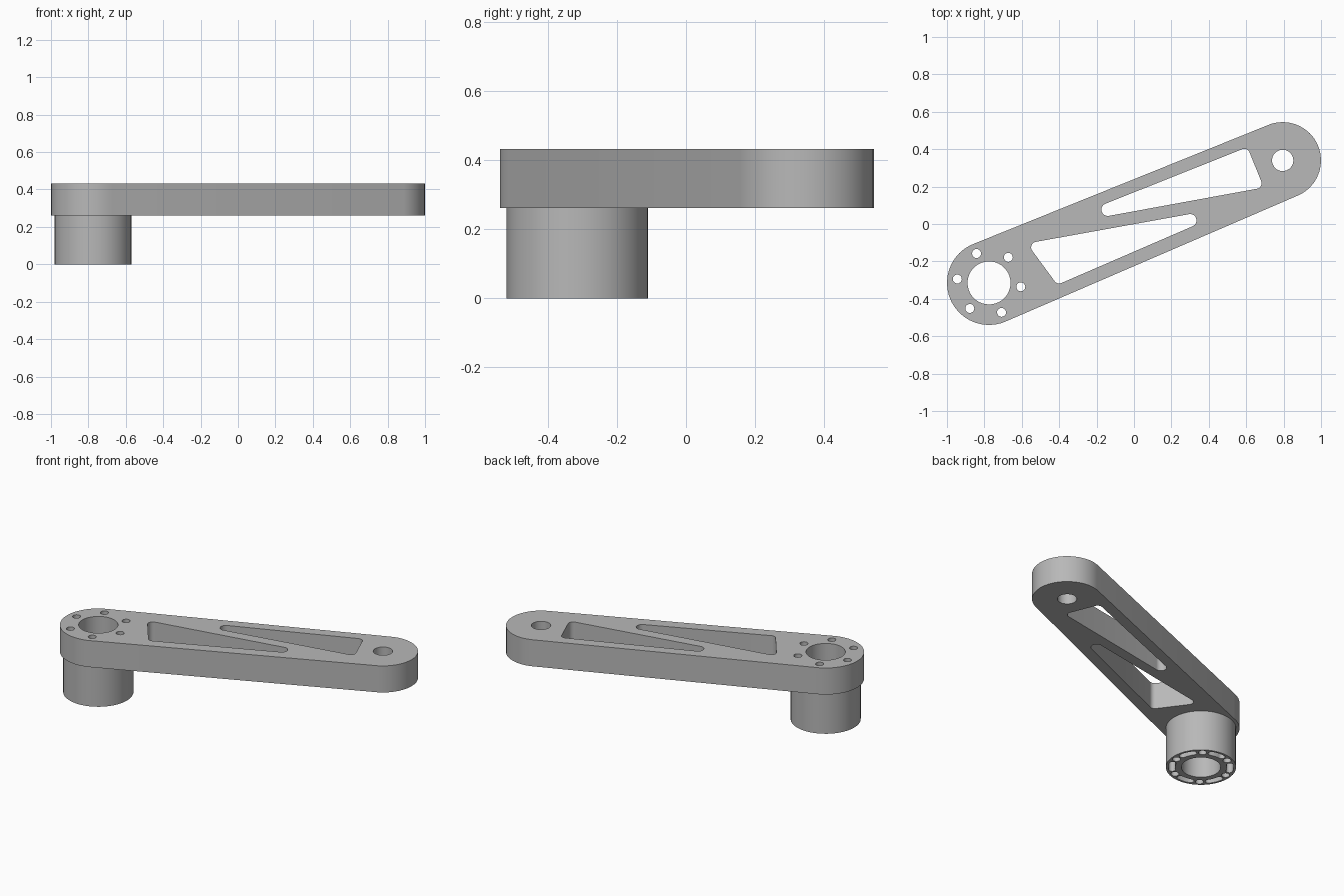
import bpy
from math import sin, cos, radians, pi
from mathutils import Vector
from mathutils.geometry import convex_hull_2d
import bmesh

default = bpy.data.objects.get("Cube")
if default:
    bpy.data.objects.remove(default, do_unlink=True)

grey = bpy.data.materials.new("machined grey")
grey.use_nodes = True
grey.diffuse_color = (0.48, 0.48, 0.48, 1)
grey.node_tree.nodes["Principled BSDF"].inputs["Base Color"].default_value = (0.48, 0.48, 0.48, 1)

HUB = Vector((-0.775, -0.315))
TIP = Vector((0.795, 0.34))
BOLT_RING = 0.171
ARM_BOTTOM, ARM_TOP = 0.262, 0.433


def polar(centre, radius, angle):
    return centre + Vector((cos(angle), sin(angle))) * radius


def circle(centre, radius, sides=32):
    return [polar(Vector(centre), radius, 2 * pi * i / sides) for i in range(sides)]


def rounded(*discs):
    """Outline wrapped tightly around a set of (centre, radius) discs."""
    points = [p for centre, radius in discs for p in circle(centre, radius, 40)]
    return [points[i] for i in convex_hull_2d(points)]


def arc_slot(middle, half_angle, half_width, steps=8):
    """Curved slot with round ends, following the bolt ring."""
    start, end = middle - half_angle, middle + half_angle
    sweep = [start + (end - start) * i / steps for i in range(steps + 1)]
    cap = [pi * i / steps for i in range(1, steps)]
    outer = [polar(HUB, BOLT_RING + half_width, a) for a in sweep]
    inner = [polar(HUB, BOLT_RING - half_width, a) for a in reversed(sweep)]
    far = [polar(polar(HUB, BOLT_RING, end), half_width, end + a) for a in cap]
    near = [polar(polar(HUB, BOLT_RING, start), half_width, start + pi + a) for a in cap]
    return outer + far + inner + near


def plate(name, outlines, bottom, top):
    """Extrude an outline with holes between two heights."""
    curve = bpy.data.curves.new(name + "_profile", "CURVE")
    curve.dimensions = "2D"
    curve.fill_mode = "BOTH"
    curve.extrude = (top - bottom) / 2
    for outline in outlines:
        spline = curve.splines.new("POLY")
        spline.points.add(len(outline) - 1)
        for point, p in zip(spline.points, outline):
            point.co = (p.x, p.y, 0, 1)
        spline.use_cyclic_u = True
    helper = bpy.data.objects.new(name + "_profile", curve)
    bpy.context.collection.objects.link(helper)
    depsgraph = bpy.context.evaluated_depsgraph_get()
    mesh = bpy.data.meshes.new_from_object(helper.evaluated_get(depsgraph))
    bpy.data.objects.remove(helper, do_unlink=True)

    # Weld caps to walls and lift into place
    bm = bmesh.new()
    bm.from_mesh(mesh)
    bmesh.ops.remove_doubles(bm, verts=bm.verts, dist=0.0001)
    bmesh.ops.recalc_face_normals(bm, faces=bm.faces)
    bmesh.ops.translate(bm, verts=bm.verts, vec=(0, 0, (top + bottom) / 2))
    bm.to_mesh(mesh)
    bm.free()
    mesh.materials.clear()
    mesh.materials.append(grey)

    obj = bpy.data.objects.new(name, mesh)
    bpy.context.collection.objects.link(obj)
    bpy.ops.object.select_all(action="DESELECT")
    obj.select_set(True)
    bpy.context.view_layer.objects.active = obj
    bpy.ops.object.shade_smooth_by_angle(angle=radians(30))
    return obj


# Holes shared by the arm and the hub barrel
bore = circle(HUB, 0.115, 40)
bolt_angles = [radians(53 + 60 * i) for i in range(6)]
bolt_holes = [circle(polar(HUB, BOLT_RING, a), 0.024, 20) for a in bolt_angles]

# Arm: tapered link with pivot holes and two triangular windows
upper_window = rounded(((-0.14, 0.077), 0.034), ((0.59, 0.372), 0.03), ((0.652, 0.218), 0.03))
lower_window = rounded(((0.30, 0.019), 0.034), ((-0.52, -0.125), 0.03), ((-0.40, -0.288), 0.03))
arm_outline = rounded((HUB, 0.225), (TIP, 0.205))
plate("arm", [arm_outline, bore, circle(TIP, 0.057), upper_window, lower_window] + bolt_holes,
      ARM_BOTTOM, ARM_TOP)

# Hub barrel: tube below the arm, lightened by curved slots between the bolts
slots = [arc_slot(a + radians(30), radians(12), 0.02) for a in bolt_angles]
plate("hub_barrel", [circle(HUB, 0.205, 48), bore] + bolt_holes + slots, 0, ARM_BOTTOM)
